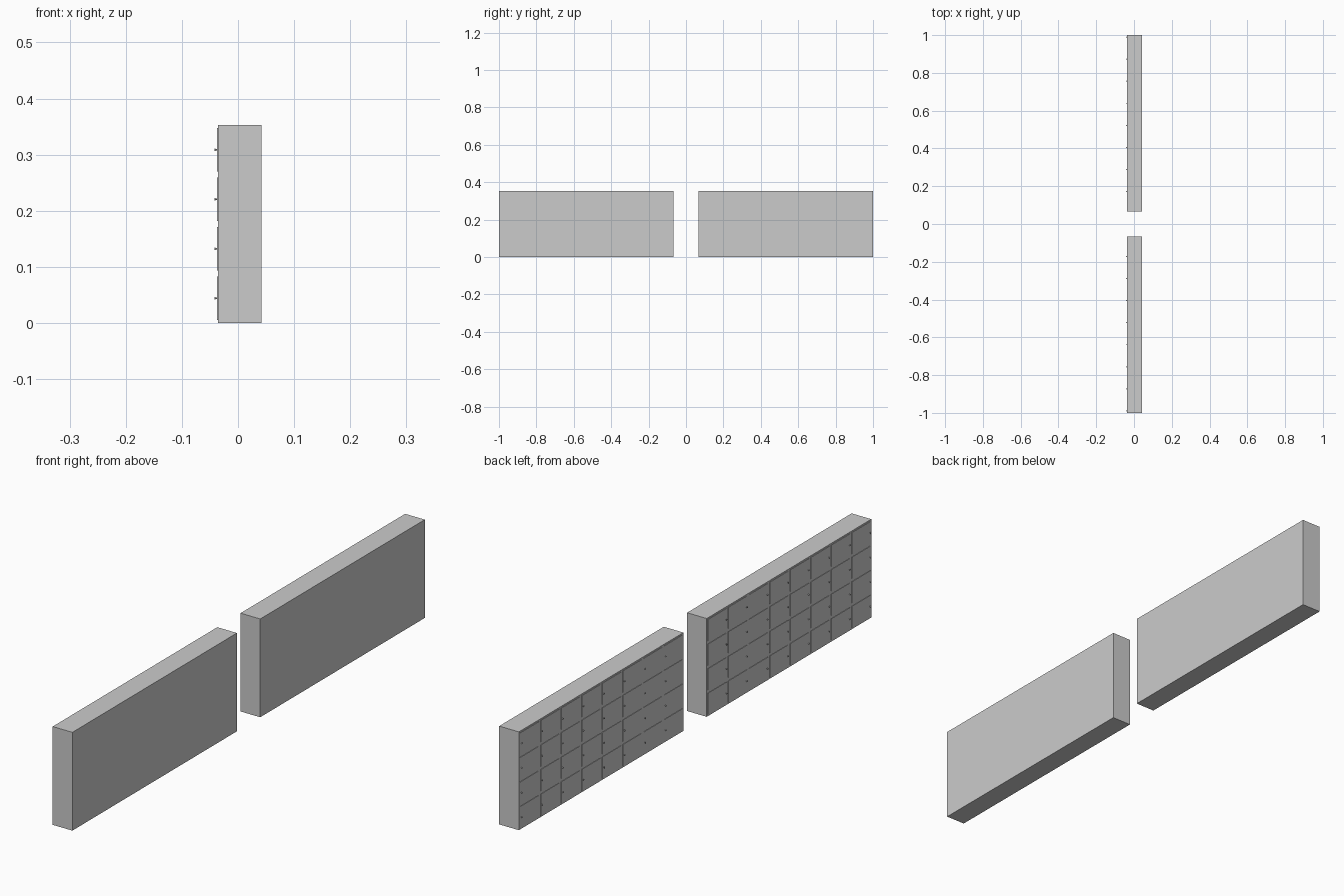
import bpy, bmesh, math
from mathutils import Matrix, Vector

if "Cube" in bpy.data.objects:
    bpy.data.objects.remove(bpy.data.objects["Cube"])

COLS, ROWS = 8, 4
Y0, Y1, H = 0.066, 1.0, 0.353          # one locker bank: inner end, outer end, height
BACK, FACE, DOOR = 0.042, -0.036, -0.0375
PY, PZ = (Y1 - Y0) / COLS, H / ROWS
GAP = 0.0055                           # half of the frame strip between doors


def add_box(bm, lo, hi):
    lo, hi = Vector(lo), Vector(hi)
    m = Matrix.Translation((lo + hi) / 2) @ Matrix.Diagonal((*(hi - lo), 1))
    bmesh.ops.create_cube(bm, size=1, matrix=m)


def add_rod(bm, x0, x1, y, z, r):
    m = Matrix.Translation(((x0 + x1) / 2, y, z)) @ Matrix.Rotation(math.pi / 2, 4, 'Y')
    bmesh.ops.create_cone(bm, cap_ends=True, segments=10, radius1=r, radius2=r,
                          depth=abs(x1 - x0), matrix=m)


def finish(bm, name, side):
    if side < 0:                       # mirror the bank across y = 0
        bmesh.ops.scale(bm, vec=(1, -1, 1), verts=bm.verts)
    bmesh.ops.recalc_face_normals(bm, faces=bm.faces)
    me = bpy.data.meshes.new(name)
    bm.to_mesh(me)
    bm.free()
    bpy.context.collection.objects.link(bpy.data.objects.new(name, me))


for side, tag in ((1, "back"), (-1, "front")):
    # Cabinet carcass
    body = bmesh.new()
    add_box(body, (FACE, Y0, 0), (BACK, Y1, H))
    finish(body, f"locker_cabinet_{tag}", side)

    # Grid of doors, each with a small knob near its outer edge
    doors, knobs = bmesh.new(), bmesh.new()
    for c in range(COLS):
        for r in range(ROWS):
            ya, yb = Y0 + c * PY + GAP, Y0 + (c + 1) * PY - GAP
            za, zb = r * PZ + GAP, (r + 1) * PZ - GAP
            add_box(doors, (DOOR, ya, za), (FACE + 0.001, yb, zb))
            y, z = yb - 0.005, (za + zb) / 2
            add_rod(knobs, DOOR + 0.0005, -0.0400, y, z, 0.0013)
            add_rod(knobs, -0.0400, -0.0420, y, z, 0.0025)
    finish(doors, f"locker_doors_{tag}", side)
    finish(knobs, f"door_knobs_{tag}", side)
